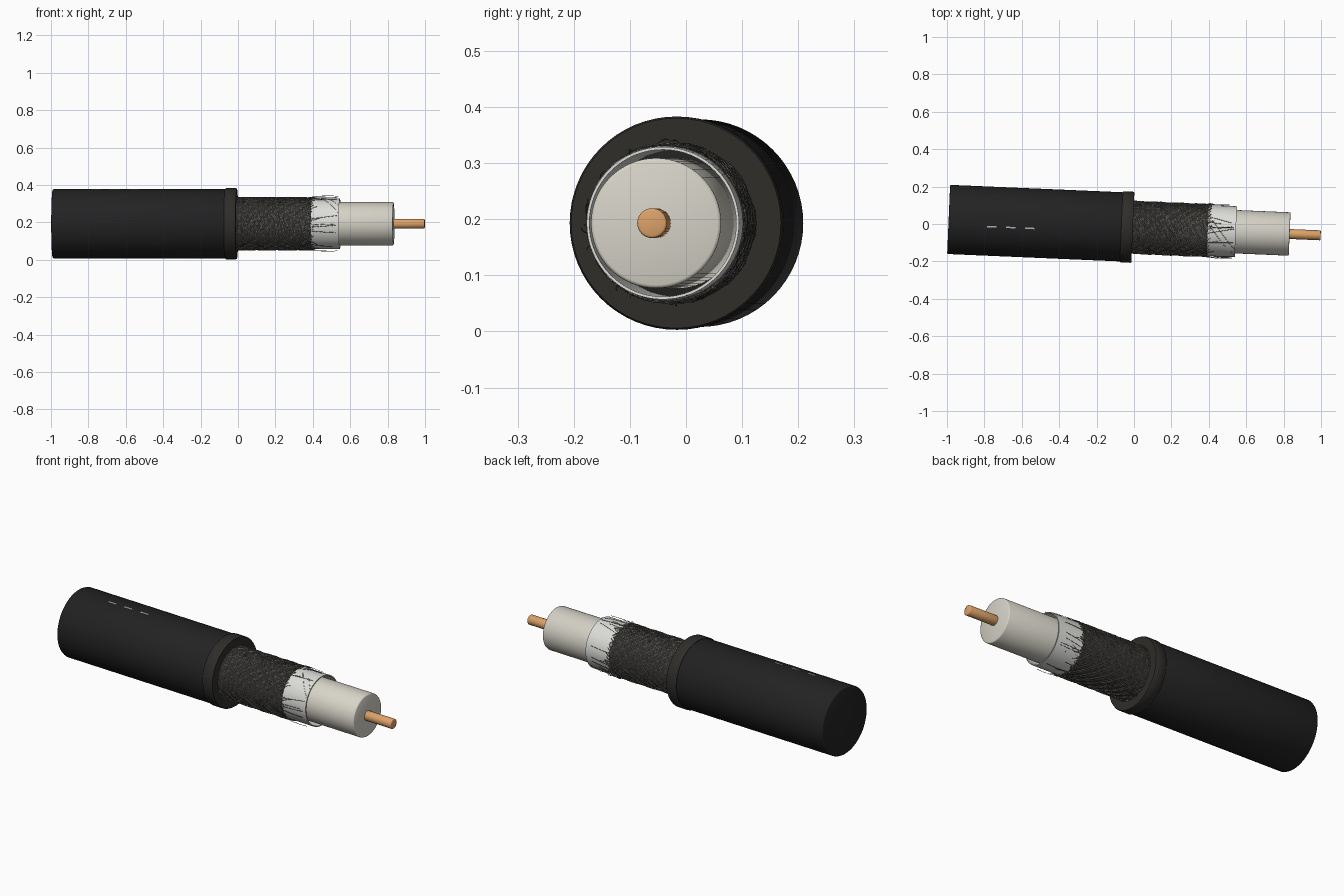
import bpy, math, random
from mathutils import Matrix, Vector

if "Cube" in bpy.data.objects:
    bpy.data.objects.remove(bpy.data.objects["Cube"])

random.seed(4)
# The cable runs along local x, turned slightly in plan
PLACE = Matrix.Translation((0, -0.018, 0.193)) @ Matrix.Rotation(math.radians(-2.45), 4, 'Z')
TAU = 2 * math.pi


def material(name, rgb):
    m = bpy.data.materials.new(name)
    m.diffuse_color = (*rgb, 1)
    m.use_nodes = True
    m.node_tree.nodes["Principled BSDF"].inputs["Base Color"].default_value = m.diffuse_color
    return m


BLACK = material("black_rubber", (0.016, 0.016, 0.017))
RIM = material("dark_rim", (0.028, 0.026, 0.023))
METAL = material("braid_metal", (0.16, 0.155, 0.14))
UNDER = material("braid_shadow", (0.05, 0.048, 0.043))
FOIL = material("foil_silver", (0.72, 0.72, 0.69))
WHITE = material("white_insulator", (0.68, 0.66, 0.58))
COPPER = material("copper", (0.72, 0.36, 0.14))
PRINT = material("pale_print", (0.5, 0.5, 0.5))


def finish(name, data, mat):
    ob = bpy.data.objects.new(name, data)
    bpy.context.collection.objects.link(ob)
    ob.matrix_world = PLACE
    data.materials.append(mat)
    return ob


def lathe(name, profile, mat, n=64, closed=False):
    """Spin (x, radius) points about the x axis; closed makes a tube."""
    verts, faces = [], []
    for x, r in profile:
        verts += [(x, r * math.cos(TAU * i / n), r * math.sin(TAU * i / n)) for i in range(n)]
    k = len(profile)
    for j in range(k if closed else k - 1):
        a, b = j * n, (j + 1) % k * n
        faces += [(a + i, b + i, b + (i + 1) % n, a + (i + 1) % n) for i in range(n)]
    if not closed:
        faces += [tuple(range(n)), tuple(reversed(range((k - 1) * n, k * n)))]
    me = bpy.data.meshes.new(name)
    me.from_pydata(verts, [], faces)
    me.flip_normals()
    ob = finish(name, me, mat)
    bpy.ops.object.select_all(action='DESELECT')
    bpy.context.view_layer.objects.active = ob
    ob.select_set(True)
    bpy.ops.object.shade_smooth_by_angle(angle=math.radians(50))
    return ob


def rod(name, x0, x1, r, b, mat, n=64):
    return lathe(name, [(x0, r - b), (x0 + b * .3, r - b * .3), (x0 + b, r),
                        (x1 - b, r), (x1 - b * .3, r - b * .3), (x1, r - b)], mat, n)


def wires(name, paths, depth, mat):
    cu = bpy.data.curves.new(name, 'CURVE')
    cu.dimensions = '3D'
    cu.bevel_depth = depth
    cu.bevel_resolution = 0
    cu.use_fill_caps = True
    for path in paths:
        sp = cu.splines.new('POLY')
        sp.points.add(len(path) - 1)
        for p, co in zip(sp.points, path):
            p.co = (*co, 1)
    return finish(name, cu, mat)


def polar(x, r, a):
    return (x, r * math.cos(a), r * math.sin(a))


# Outer jacket and its cut rim
rod("outer_jacket", -0.992, -0.03, 0.185, 0.006, BLACK)
lathe("jacket_rim", [(-0.068, 0.14), (-0.068, 0.187), (-0.064, 0.19), (-0.012, 0.19),
                     (-0.006, 0.187), (-0.006, 0.14)], RIM, closed=True)

# Insulator and conductor
rod("insulator", -0.03, 0.833, 0.116, 0.006, WHITE)
rod("copper_conductor", 0.78, 0.999, 0.0265, 0.004, COPPER, 32)

# Foil wrap, an open tube with spiral lap creases
lathe("foil_wrap", [(-0.02, 0.131), (-0.02, 0.136), (0.545, 0.136), (0.545, 0.131)],
      FOIL, closed=True)
creases = [[polar(0.40 + 0.14 * t / 12, 0.1362, a + t * 0.11) for t in range(13)]
           for a in (1.0, 1.35)]
wires("foil_creases", creases, 0.0016, FOIL)

# Braid: backing sleeve plus woven bundles of three wires in both directions
lathe("braid_backing", [(-0.02, 0.135), (-0.02, 0.1385), (0.395, 0.1385), (0.395, 0.135)],
      UNDER, closed=True)
CARRIERS, STEPS, TURN = 18, 56, 2.6
strands = []
for d in (1, -1):
    for c in range(CARRIERS):
        for w in (-1, 0, 1):
            end = 0.40 + random.uniform(-0.008, 0.012)
            path = []
            for i in range(STEPS + 1):
                t = i / STEPS
                base = TAU * c / CARRIERS + d * TURN * t
                weave = math.sin(CARRIERS * d * TURN * t + math.pi * c)
                path.append(polar(-0.012 + t * (end + 0.012),
                                  0.1405 + d * 0.0014 * weave, base + w * 0.075))
            strands.append(path)
wires("woven_braid", strands, 0.0017, METAL)

# Loose strands fraying off the braid end over the foil
loose = []
for i in range(46):
    a = random.uniform(0, TAU)
    length = random.choice((0.03, 0.05, 0.08, 0.14)) * random.uniform(.7, 1.1)
    twist, lift = random.uniform(-.25, .25), random.uniform(0, 0.009)
    loose.append([polar(0.385 + length * t / 6, 0.141 + lift * math.sin(t / 6 * 2.4),
                        a + twist * t / 6) for t in range(7)])
wires("frayed_strands", loose, 0.0012, METAL)

# Three printed dashes on the jacket top
verts, faces = [], []
for x in (-0.785, -0.683, -0.582):
    k = len(verts)
    for dx in (0, 0.05):
        for y in (-0.033, -0.025):
            for r in (0.182, 0.1862):
                verts.append((x + dx, y, math.sqrt(r * r - y * y)))
    faces += [tuple(k + i for i in f) for f in
              ((0, 1, 3, 2), (4, 6, 7, 5), (0, 4, 5, 1), (2, 3, 7, 6), (1, 5, 7, 3), (0, 2, 6, 4))]
me = bpy.data.meshes.new("jacket_dashes")
me.from_pydata(verts, [], faces)
finish("jacket_dashes", me, PRINT)
